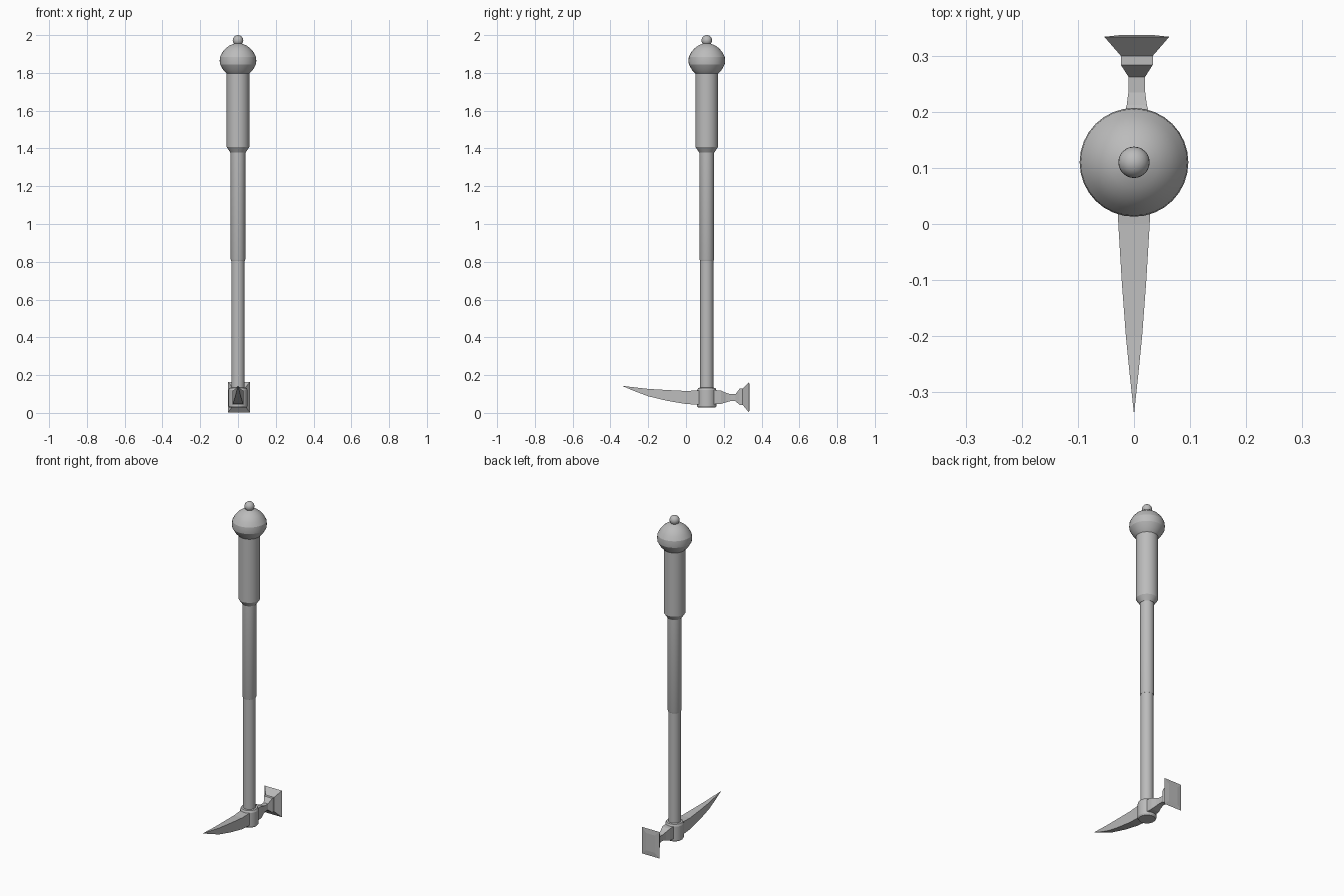
import bpy, bmesh, math
from mathutils import Vector

cube = bpy.data.objects.get("Cube")
if cube:
    bpy.data.objects.remove(cube, do_unlink=True)

steel = bpy.data.materials.new("plain_grey")
steel.use_nodes = True
GREY = (0.5, 0.5, 0.5, 1)
steel.diffuse_color = GREY
steel.node_tree.nodes["Principled BSDF"].inputs["Base Color"].default_value = GREY

AXIS_Y = 0.11  # depth of the handle's centre line


def make_object(name, bm, smooth=None):
    bmesh.ops.recalc_face_normals(bm, faces=bm.faces)
    mesh = bpy.data.meshes.new(name)
    bm.to_mesh(mesh)
    bm.free()
    mesh.materials.append(steel)
    obj = bpy.data.objects.new(name, mesh)
    bpy.context.collection.objects.link(obj)
    if smooth:
        bpy.ops.object.select_all(action='DESELECT')
        obj.select_set(True)
        bpy.context.view_layer.objects.active = obj
        bpy.ops.object.shade_smooth_by_angle(angle=math.radians(smooth))
    return obj


def loft(name, rings, smooth=None):
    """Skin a list of equal-length vertex rings and cap both ends."""
    bm = bmesh.new()
    loops = [[bm.verts.new(p) for p in ring] for ring in rings]
    n = len(loops[0])
    for a, b in zip(loops, loops[1:]):
        for i in range(n):
            j = (i + 1) % n
            bm.faces.new((a[i], a[j], b[j], b[i]))
    bm.faces.new(loops[0])
    bm.faces.new(loops[-1])
    return make_object(name, bm, smooth)


def turned(name, profile, smooth=20, segments=32):
    """Lathe (radius, height) pairs around the handle axis."""
    turn = [math.tau * i / segments for i in range(segments)]
    return loft(name, [[(r * math.cos(a), AXIS_Y + r * math.sin(a), z) for a in turn]
                       for r, z in profile], smooth)


def box_ring(y, half_width, bottom, top, x=0):
    return [(x - half_width, y, bottom), (x + half_width, y, bottom),
            (x + half_width, y, top), (x - half_width, y, top)]


# Handle
turned("lower_shaft", [(0.035, 0.1), (0.035, 0.81)])
turned("upper_shaft", [(0.036, 0.805), (0.0385, 0.812), (0.0385, 1.39)])
turned("grip", [(0.04, 1.378), (0.06, 1.408), (0.06, 1.81)])

# Pommel and its ball
turned("pommel", [(0.058, 1.795), (0.078, 1.815), (0.095, 1.845), (0.097, 1.865),
                  (0.095, 1.885), (0.082, 1.91), (0.065, 1.93), (0.045, 1.945),
                  (0.028, 1.952), (0.02, 1.955)])
bm = bmesh.new()
bmesh.ops.create_uvsphere(bm, u_segments=24, v_segments=12, radius=0.028)
bmesh.ops.translate(bm, verts=bm.verts, vec=Vector((0, AXIS_Y, 1.972)))
make_object("pommel_ball", bm, 40)

# Socket holding the head
turned("head_socket", [(0.046, 0.028), (0.051, 0.036), (0.051, 0.12), (0.046, 0.132),
                       (0.034, 0.134)])

# Curved spike, square in section
spike = [(0.09, 0.031, 0.042, 0.12), (0.0, 0.028, 0.047, 0.116),
         (-0.1, 0.022, 0.064, 0.121), (-0.2, 0.0145, 0.088, 0.127),
         (-0.27, 0.0075, 0.114, 0.135), (-0.336, 0.0004, 0.142, 0.143)]
loft("spike", [box_ring(*s) for s in spike])

# Hammer: shoulder, neck, collar and flared face
hammer = [(0.13, 0.03, 0.045, 0.122), (0.185, 0.026, 0.047, 0.118),
          (0.212, 0.018, 0.056, 0.106), (0.235, 0.015, 0.062, 0.099),
          (0.262, 0.0145, 0.062, 0.099), (0.284, 0.0285, 0.042, 0.128),
          (0.3, 0.0285, 0.042, 0.128), (0.334, 0.058, 0.002, 0.164),
          (0.337, 0.03, 0.03, 0.136)]
loft("hammer", [box_ring(*s, x=0.005) for s in hammer])
